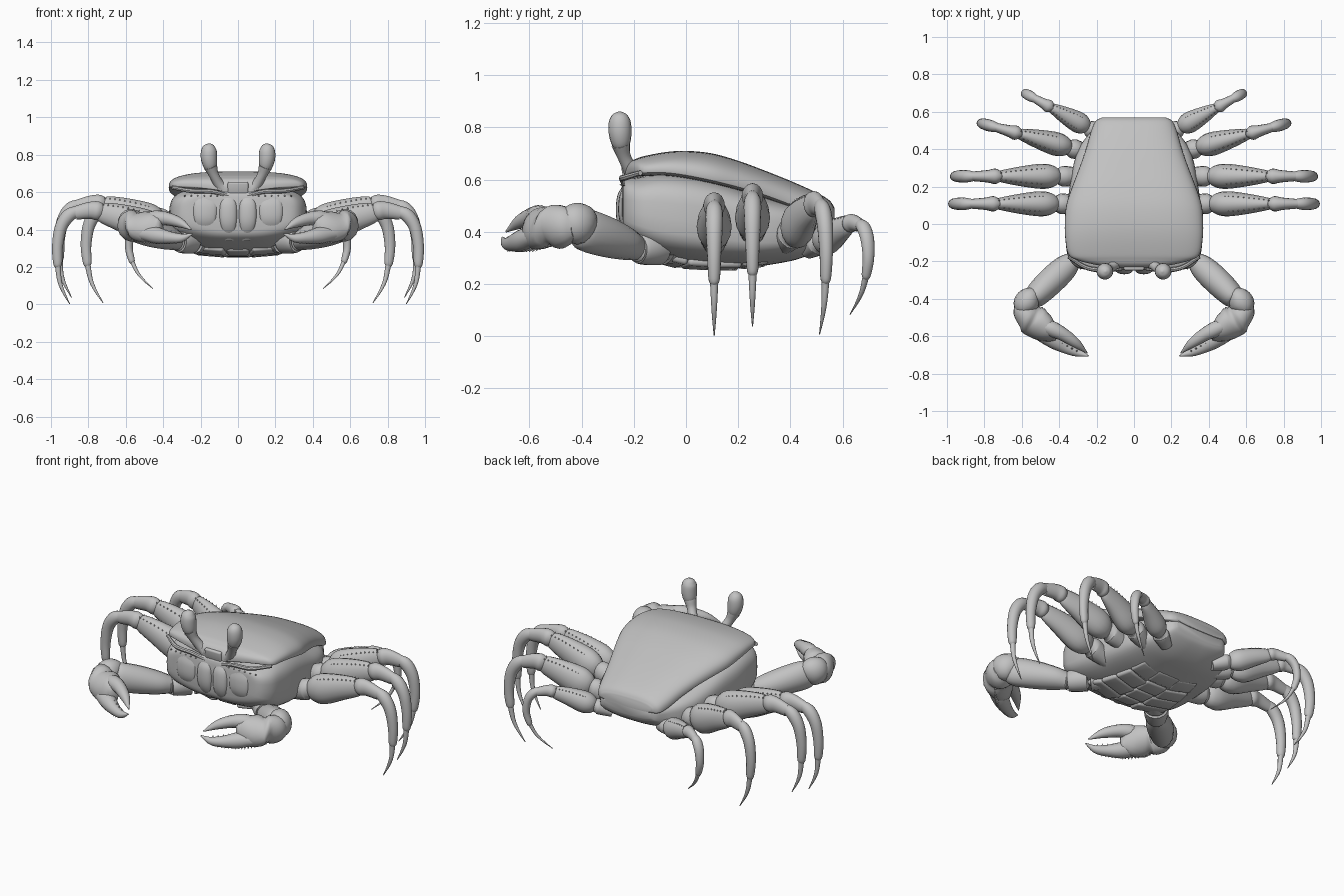
import bpy, bmesh, math
from mathutils import Vector, Matrix

cube = bpy.data.objects.get("Cube")
if cube:
    bpy.data.objects.remove(cube, do_unlink=True)

shell = bpy.data.materials.new("shell grey")
shell.use_nodes = True
GREY = (0.54, 0.54, 0.54, 1)
shell.diffuse_color = GREY
shell.node_tree.nodes["Principled BSDF"].inputs["Base Color"].default_value = GREY
parts = []


def add_object(name, bm, mirror=True):
    bmesh.ops.recalc_face_normals(bm, faces=bm.faces)
    mesh = bpy.data.meshes.new(name)
    bm.to_mesh(mesh)
    bm.free()
    mesh.materials.append(shell)
    ob = bpy.data.objects.new(name, mesh)
    bpy.context.collection.objects.link(ob)
    if mirror:
        ob.modifiers.new("Mirror", "MIRROR").use_mirror_merge = False
    parts.append(ob)
    return ob


def smooth_rows(rows, steps=5):
    """Catmull-Rom interpolation through rows of numbers."""
    rows = [Vector(r) for r in rows]
    rows = [2 * rows[0] - rows[1]] + rows + [2 * rows[-1] - rows[-2]]
    out = []
    for p, q, r, s in zip(rows, rows[1:], rows[2:], rows[3:]):
        for i in range(steps):
            t = i / steps
            out.append((2 * q + (r - p) * t + (2 * p - 5 * q + 4 * r - s) * t * t
                        + (3 * q - p - 3 * r + s) * t ** 3) / 2)
    return out + [rows[-2]]


def skin(name, rings, mirror=True):
    bm = bmesh.new()
    loops = [[bm.verts.new(p) for p in ring] for ring in rings]
    n = len(loops[0])
    for a, b in zip(loops, loops[1:]):
        for i in range(n):
            j = (i + 1) % n
            bm.faces.new((a[i], a[j], b[j], b[i]))
    bm.faces.new(loops[0])
    bm.faces.new(loops[-1])
    return add_object(name, bm, mirror)


def tube(name, rows, side, seg=16):
    """Rows are x, y, z, radius along side, radius across it."""
    rows = smooth_rows(rows)
    centres = [Vector(r[:3]) for r in rows]
    rings = []
    for i, r in enumerate(rows):
        t = (centres[min(i + 1, len(rows) - 1)] - centres[max(i - 1, 0)]).normalized()
        s = (Vector(side) - t * t.dot(Vector(side))).normalized()
        u = t.cross(s)
        angles = [2 * math.pi * k / seg for k in range(seg)]
        rings.append([centres[i] + s * max(r[3], .002) * math.cos(a)
                      + u * max(r[4], .002) * math.sin(a) for a in angles])
    return skin(name, rings)


def power(v, n):
    return math.copysign(abs(v) ** (2 / n), v)


def hull(name, rows, n, taper, lower=None, seg=56):
    """Rows are y, half width, top, then rim (with lower) or bottom."""
    rings = []
    for y, w, top, base in smooth_rows(rows, 4):
        mid = base if lower else (top + base) / 2
        ring = []
        for k in range(seg):
            a = 2 * math.pi * k / seg
            c, s = power(math.cos(a), n), power(math.sin(a), n)
            h = lower if lower and s < 0 else top - mid
            ring.append((w * c * (1 - taper * min(s, 0) ** 4), y, mid + h * s))
        rings.append(ring)
    return skin(name, rings, False)


def spikes(name, points, size):
    """Points are pairs of position and direction."""
    bm = bmesh.new()
    for p, d in points:
        turn = Vector(d).to_track_quat("Z", "Y").to_matrix().to_4x4()
        bmesh.ops.create_cone(bm, cap_ends=True, segments=6, radius1=size, radius2=0,
                              depth=size * 2.2, matrix=Matrix.Translation(p) @ turn)
    return add_object(name, bm)


def plate(name, loc, size, rot=(0, 0, 0), mirror=True):
    bm = bmesh.new()
    bmesh.ops.create_cube(bm, size=1)
    turn = Matrix.Rotation(rot[2], 4, "Z") @ Matrix.Rotation(rot[0], 4, "X") @ Matrix.Rotation(rot[1], 4, "Y")
    bm.transform(Matrix.Translation(loc) @ turn @ Matrix.Diagonal((*size, 1)))
    bmesh.ops.bevel(bm, geom=bm.edges[:], offset=min(size) * .42, segments=3,
                    profile=.5, affect="EDGES")
    return add_object(name, bm, mirror)


# Body: domed carapace flush with deep flanks that bulge past its narrowing rear
hull("carapace", [(-.235, .1, .645, .62), (-.215, .22, .668, .632), (-.19, .31, .68, .635),
                  (-.16, .352, .69, .63), (-.08, .367, .705, .63), (0, .37, .71, .62),
                  (.1, .362, .7, .6), (.2, .33, .672, .575), (.3, .292, .635, .545),
                  (.4, .257, .595, .508), (.5, .228, .55, .465), (.55, .205, .52, .45),
                  (.57, .17, .49, .455)], 2.8, 0, .018)
hull("underside", [(-.247, .2, .57, .43), (-.235, .3, .6, .37), (-.18, .35, .61, .33),
                   (-.1, .365, .625, .29), (0, .368, .62, .27), (.12, .355, .595, .262),
                   (.25, .336, .55, .264), (.35, .315, .52, .278), (.43, .28, .5, .295),
                   (.5, .225, .475, .325), (.55, .19, .465, .36), (.567, .16, .45, .39)], 4, .38)

# Face: brow point, orbit rims and mouth plates
plate("brow_point", (0, -.232, .62), (.11, .022, .07), (.2, 0, 0), False)
tube("orbit_rim", [(.05, -.235, .58, .01, .01), (.14, -.245, .603, .012, .012),
                   (.25, -.235, .607, .012, .012), (.35, -.175, .625, .01, .01)], (0, 0, 1), 8)
tube("mouth_plate", [(.05, -.238, .57, .03, .008), (.052, -.245, .53, .044, .02),
                     (.052, -.246, .46, .046, .022), (.05, -.232, .405, .04, .02),
                     (.045, -.195, .345, .03, .012)], (1, 0, 0))
tube("cheek_plate", [(.17, -.236, .57, .05, .008), (.175, -.24, .52, .065, .018),
                     (.175, -.238, .45, .06, .018), (.165, -.21, .385, .045, .01)], (1, 0, 0))
spikes("cheek_beads", [((.11 + .035 * i, -.25 + .002 * i, .58), (0, -1, 0)) for i in range(6)], .005)

# Belly: paired breast plates beside the folded tail
for i in range(5):
    y = -.06 + .105 * i
    z = (.288, .272, .268, .278, .305)[i]
    w = .19 - .018 * i
    tilt = (-.25, -.06, .0, .1, .3)[i]
    plate("tail_segment", (0, y, z), (.12 + .012 * i, .104, .035), (tilt, 0, 0), False)
    plate("breast_plate", (.066 + w / 2, y, z + .006), (w, .104, .035), (tilt, -.08, .2))

# Eyes on bent stalks
tube("eye_stalk", [(.065, -.2, .605, .034, .034), (.1, -.215, .64, .028, .028),
                   (.128, -.238, .69, .026, .026), (.146, -.25, .735, .036, .036)], (0, 1, 0))
tube("eye", [(.14, -.247, .715, .024, .024), (.149, -.25, .745, .038, .038),
             (.155, -.253, .785, .044, .044), (.155, -.254, .825, .041, .041),
             (.152, -.254, .85, .026, .026), (.151, -.254, .861, .004, .004)], (0, 1, 0))

# Walking leg template: reach, rise, half width, half height
LEG = {
    "hip": [(-.06, -.04, .04, .045), (.03, -.01, .054, .06), (.06, 0, .054, .06), (.09, 0, .038, .048)],
    "thigh": [(.07, 0, .03, .045), (.11, .012, .058, .075), (.17, .032, .067, .088),
              (.28, .07, .053, .074), (.385, .1, .032, .055), (.405, .108, .022, .036)],
    "knee": [(.38, .105, .022, .034), (.415, .11, .041, .05), (.46, .112, .033, .045),
             (.535, .098, .026, .036)],
    "shin": [(.515, .11, .022, .028), (.57, .085, .033, .036), (.612, .02, .032, .033),
             (.63, -.08, .027, .029), (.629, -.17, .022, .024), (.628, -.195, .012, .013)],
    "claw_tip": [(.628, -.18, .016, .016), (.62, -.26, .012, .012), (.6, -.32, .008, .008),
                 (.565, -.388, .002, .002)],
}


def leg(name, base, angle, reach, rise, curl):
    out = Vector((math.cos(angle), math.sin(angle), 0))
    side = Vector((-out.y, out.x, 0))
    place = lambda d, z: (Vector(base) + out * reach * (d - curl * min(z, 0) ** 2)
                          + Vector((0, 0, rise * z)))
    thick = math.sqrt(reach)
    for part, rows in LEG.items():
        tube(f"{name}_{part}", [(*place(d, z), a * thick, b * rise) for d, z, a, b in rows], side)
    # Thorns along both upper edges of the thigh
    points = []
    for d, z, a, b in smooth_rows(LEG["thigh"][1:5], 4):
        for way in (-1, 1):
            p = place(d, z) + side * way * a * thick * .6 + Vector((0, 0, b * rise * .8))
            points.append((p, side * way * .5 + Vector((0, 0, 1))))
    spikes(f"{name}_thorns", points, .006 * thick)


leg("first_leg", (.335, .108, .39), 0, 1, 1, 0)
leg("second_leg", (.325, .255, .425), 0, 1, 1, 0)
leg("third_leg", (.28, .39, .395), .27, .88, 1, .3)
leg("fourth_leg", (.2, .49, .355), .5, .7, .7, 1)

# Pincer arms
across = (.7, .6, 0)
tube("arm_hip", [(.18, -.04, .34, .06, .06), (.26, -.12, .34, .068, .07),
                 (.31, -.18, .335, .058, .06), (.33, -.2, .335, .035, .04)], (.7, -.7, 0))
tube("upper_arm", [(.31, -.18, .335, .04, .045), (.37, -.235, .355, .068, .064),
                   (.46, -.32, .385, .073, .08), (.535, -.395, .41, .06, .08),
                   (.555, -.415, .42, .03, .045)], across)
tube("wrist", [(.52, -.365, .42, .03, .045), (.555, -.395, .43, .062, .075),
               (.58, -.43, .43, .066, .078), (.59, -.47, .425, .045, .06)], (.8, .3, 0))
tube("palm", [(.615, -.425, .42, .03, .045), (.592, -.46, .42, .06, .076),
              (.545, -.51, .418, .072, .09), (.48, -.56, .413, .066, .088),
              (.43, -.592, .41, .042, .066), (.41, -.605, .41, .02, .035)], across)
tube("upper_finger", [(.495, -.535, .45, .03, .035), (.44, -.56, .46, .042, .042),
                      (.38, -.59, .457, .036, .036), (.31, -.638, .436, .026, .026),
                      (.25, -.69, .4, .003, .003)], across)
tube("lower_finger", [(.5, -.575, .385, .04, .05), (.43, -.622, .367, .044, .045),
                      (.36, -.662, .356, .033, .032), (.3, -.688, .355, .022, .022),
                      (.243, -.705, .378, .003, .003)], across)

# Pincer teeth, knuckles and arm thorns
edge = smooth_rows([(.57, -.51, .35), (.5, -.585, .33), (.43, -.64, .33), (.34, -.68, .33)], 5)
spikes("palm_thorns", [(p, (.3, -.5, -.8)) for p in edge], .009)
spikes("finger_teeth", [((.41 - .026 * i, -.625 - .013 * i, .4 - .005 * i), (0, .3, 1))
                        for i in range(5)], .006)
spikes("arm_thorns", [((.37 + .022 * i, -.27 - .022 * i, .31 + .008 * i), (-.5, -.5, -.8))
                      for i in range(8)], .01)

# Smooth shading with sharp creases kept
bpy.ops.object.select_all(action="DESELECT")
for ob in parts:
    ob.select_set(True)
bpy.context.view_layer.objects.active = parts[0]
bpy.ops.object.shade_smooth_by_angle(angle=math.radians(40))
